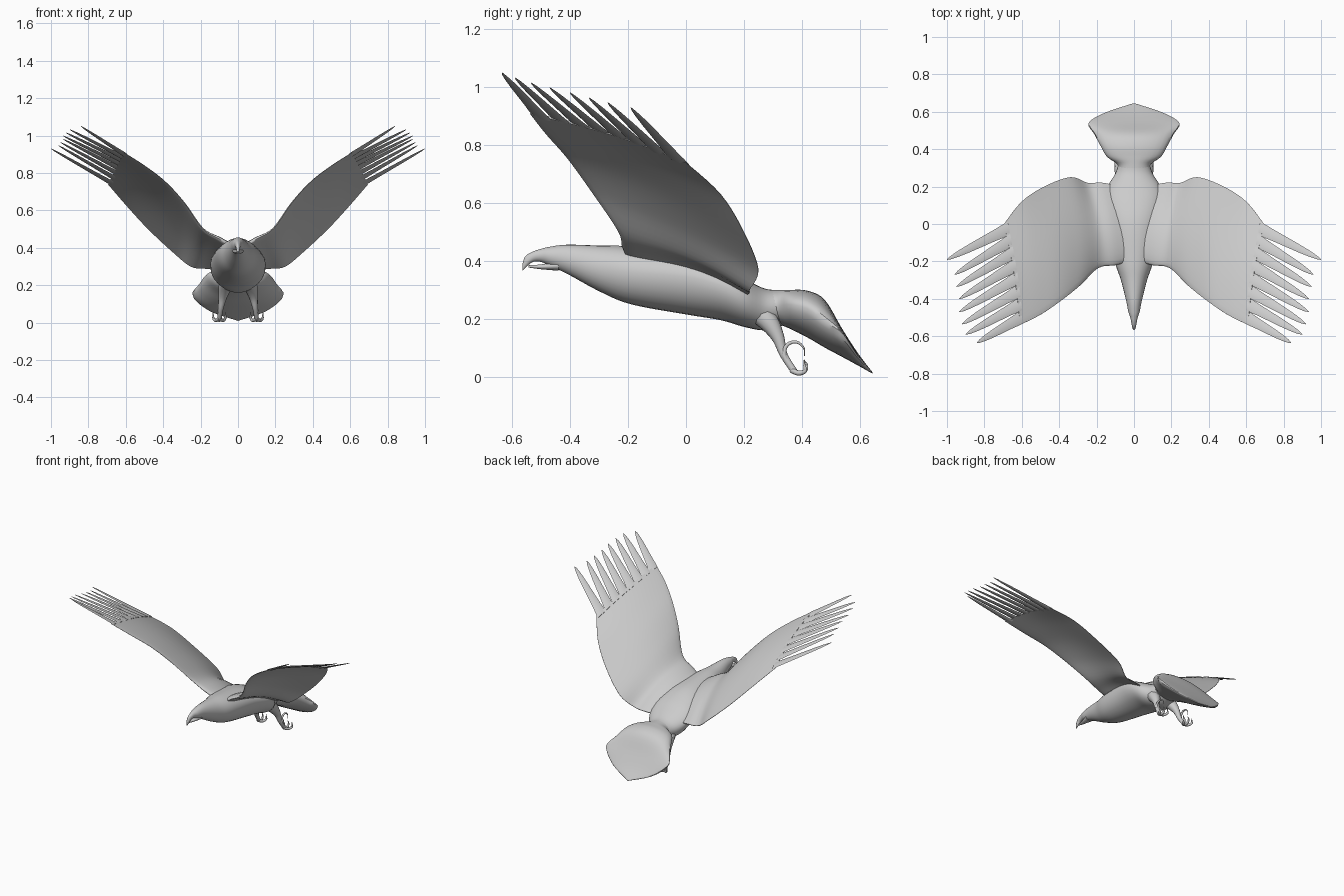
import bpy, bmesh, math
from mathutils import Vector

if "Cube" in bpy.data.objects:
    bpy.data.objects.remove(bpy.data.objects["Cube"])


def spline(rows, n):
    """Catmull-Rom through rows of numbers, n steps per span."""
    out = []
    for i in range(len(rows) - 1):
        a, b, c, d = (rows[max(0, min(len(rows) - 1, i + k))] for k in (-1, 0, 1, 2))
        for j in range(n):
            t = j / n
            out.append([0.5 * (2 * q + (r - p) * t + (2 * p - 5 * q + 4 * r - s) * t * t
                               + (3 * q - p - 3 * r + s) * t ** 3)
                        for p, q, r, s in zip(a, b, c, d)])
    return out + [list(rows[-1])]


def loft(bm, rings):
    """Skin closed rings and cap both ends."""
    vs = [[bm.verts.new(p) for p in r] for r in rings]
    n = len(vs[0])
    for a, b in zip(vs, vs[1:]):
        for i in range(n):
            bm.faces.new((a[i], a[(i + 1) % n], b[(i + 1) % n], b[i]))
    bm.faces.new(vs[0])
    bm.faces.new(vs[-1])


def finish(name, bm, mirror=False, angle=50):
    bmesh.ops.recalc_face_normals(bm, faces=bm.faces)
    me = bpy.data.meshes.new(name)
    bm.to_mesh(me)
    bm.free()
    ob = bpy.data.objects.new(name, me)
    bpy.context.collection.objects.link(ob)
    bpy.ops.object.select_all(action='DESELECT')
    ob.select_set(True)
    bpy.context.view_layer.objects.active = ob
    bpy.ops.object.shade_smooth_by_angle(angle=math.radians(angle))
    if mirror:
        ob.modifiers.new("mirror", 'MIRROR')
    return ob


def oval(y, hw, top, bot, edge=None, sides=28):
    """Cross-section across y; edge is the height of the widest point."""
    edge = (top + bot) / 2 if edge is None else edge
    pts = []
    for k in range(sides):
        a = 2 * math.pi * k / sides
        s = math.sin(a)
        pts.append((hw * math.cos(a), y, edge + s * ((top - edge) if s > 0 else (edge - bot))))
    return pts


# body, head and hooked upper beak: y, half width, top, bottom, height of widest point
body = [(-.566, .003, .385, .365, .375), (-.556, .009, .415, .375, .395),
        (-.53, .014, .432, .396, .414), (-.5, .02, .442, .396, .419),
        (-.47, .03, .449, .382, .416), (-.41, .042, .456, .355, .405),
        (-.3, .07, .453, .295, .375), (-.19, .105, .45, .25, .36), (0, .132, .428, .215, .345),
        (.12, .148, .385, .195, .315), (.2, .14, .34, .172, .275), (.27, .1, .305, .16, .24),
        (.33, .08, .298, .175, .24), (.37, .06, .29, .185, .24)]
bm = bmesh.new()
loft(bm, [oval(*r) for r in spline(body, 5)])
finish("body", bm)

# lower beak
bm = bmesh.new()
loft(bm, [oval(*r, sides=16) for r in spline(
    [(-.545, .004, .385, .377), (-.5, .014, .388, .371), (-.44, .03, .4, .366)], 4)])
finish("lower_beak", bm)

# fanned tail: y, half width, top, bottom, edge height
tail = [(.28, .085, .30, .18, .245), (.32, .09, .30, .18, .245), (.36, .145, .30, .165, .25),
        (.42, .18, .297, .135, .235), (.48, .212, .265, .10, .19), (.54, .243, .165, .068, .15),
        (.595, .155, .08, .038, .07), (.645, .005, .015, .01, .013)]
bm = bmesh.new()
loft(bm, [oval(*r) for r in spline(tail, 4)])
finish("tail", bm, angle=35)

# wings: leading edge xyz, trailing edge xyz, thickness, camber
stations = [(.03, -.20, .41, .07, .20, .28, .05, .02), (.10, -.22, .45, .17, .22, .29, .04, .035),
            (.19, -.235, .505, .25, .22, .30, .028, .035), (.29, -.33, .645, .34, .25, .37, .022, .03),
            (.39, -.41, .755, .48, .20, .50, .018, .03), (.50, -.485, .84, .60, .12, .63, .014, .025),
            (.61, -.54, .91, .695, 0, .74, .009, .02)]
fine = spline(stations, 5)
rings = []
for i, st in enumerate(fine):
    lead, trail = Vector(st[:3]), Vector(st[3:6])
    p, q = fine[max(i - 1, 0)], fine[min(i + 1, len(fine) - 1)]
    span = Vector(q[:3]) + Vector(q[3:6]) - Vector(p[:3]) - Vector(p[3:6])
    up = span.cross(trail - lead).normalized()
    top, low = [], []
    for k in range(15):
        t = (1 - math.cos(math.pi * k / 14)) / 2
        mid = lead.lerp(trail, t) + up * st[7] * math.sin(math.pi * t)
        h = st[6] * (math.sqrt(t) * (1 - t) * 1.3 + 0.06)
        top.append(mid + up * h)
        low.append(mid - up * h)
    rings.append(top + low[::-1])
end_up = up
bm = bmesh.new()
loft(bm, rings)
finish("wings", bm, mirror=True)

# eight finger feathers per wing, from the wing end to these tips
tips = [(.84, -.635), (.90, -.59), (.92, -.535), (.935, -.47),
        (.935, -.40), (.95, -.335), (.96, -.27), (1.0, -.19)]
lead, trail = Vector(stations[-1][:3]), Vector(stations[-1][3:6])
chord = (trail - lead).normalized()
half = (trail - lead).length / 16
bm = bmesh.new()
for i, (x, y) in enumerate(tips):
    tip = Vector((x, y, 1.05 - .12 * i / 7))
    t = (i + .5) / 8
    base = lead.lerp(trail, t) + end_up * 0.02 * math.sin(math.pi * t)
    along = tip - base
    up = along.cross(chord).normalized()
    rings = []
    for u, w in ((-.06, 1.0), (.04, 1.0), (.15, .9), (.35, .78), (.6, .64), (.8, .47), (.93, .27), (1, .04)):
        c = base + along * u
        rings.append([c + chord * half * w * math.cos(a) + up * .004 * (w + .2) * math.sin(a)
                      for a in (k * math.pi / 4 for k in range(8))])
    loft(bm, rings)
finish("wing_feathers", bm, mirror=True)


# legs and curled toes as tapered tubes: x, y, z, radius
def tube(bm, pts):
    pts = spline(pts, 5)
    rings = []
    for i, p in enumerate(pts):
        d = Vector(pts[min(i + 1, len(pts) - 1)][:3]) - Vector(pts[max(i - 1, 0)][:3])
        side = Vector((1, 0, 0))
        side = (side - d * side.dot(d) / d.length_squared).normalized()
        other = d.normalized().cross(side)
        rings.append([Vector(p[:3]) + p[3] * (side * math.cos(a) + other * math.sin(a))
                      for a in (k * math.pi / 5 for k in range(10))])
    loft(bm, rings)


bm = bmesh.new()
tube(bm, [(.055, .24, .23, .04), (.068, .285, .19, .036), (.082, .318, .135, .023),
          (.092, .338, .075, .014), (.1, .375, .017, .012)])
finish("legs", bm, mirror=True)
bm = bmesh.new()
for dx in (-.03, 0, .03):
    tube(bm, [(.1, .365, .022, .010), (.1 + dx * .6, .39, .012, .009), (.1 + dx, .412, .02, .007),
              (.1 + dx * 1.1, .418 - abs(dx) * .3, .04, .004), (.1 + dx * 1.1, .408, .058, .001)])
# hind toe curls up and over
tube(bm, [(.1, .345, .06, .009)] + [
    (.1, .375 + .036 * math.cos(a), .082 + .038 * math.sin(a), r)
    for a, r in ((3.3, .008), (2.6, .007), (1.9, .006), (1.2, .005), (.4, .003), (-.3, .001))])
finish("toes", bm, mirror=True)
